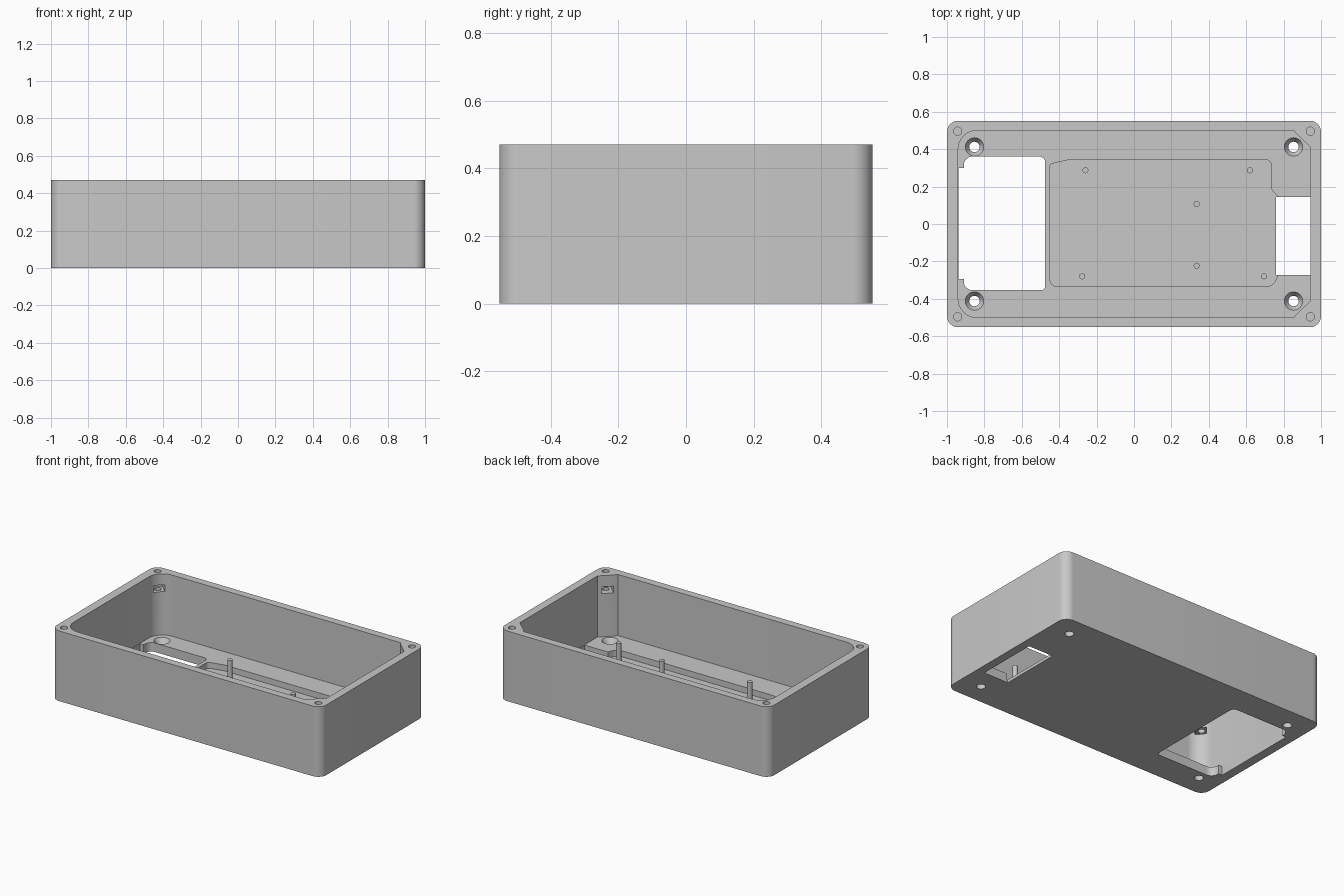
import bpy, bmesh, math
from mathutils import Vector

if "Cube" in bpy.data.objects:
    bpy.data.objects.remove(bpy.data.objects["Cube"])

grey = bpy.data.materials.new("plain grey")
grey.use_nodes = True
colour = (0.58, 0.58, 0.58, 1)
grey.diffuse_color = colour
grey.node_tree.nodes["Principled BSDF"].inputs["Base Color"].default_value = colour


def fillet(corners, steps=8):
    """Turn (x, y, radius) corners into an outline with rounded corners."""
    out = []
    for i, (x, y, r) in enumerate(corners):
        p = Vector((x, y))
        if r == 0:
            out.append(p)
            continue
        a = (Vector(corners[i - 1][:2]) - p).normalized()
        b = (Vector(corners[(i + 1) % len(corners)][:2]) - p).normalized()
        half = a.angle(b) / 2
        centre = p + (a + b).normalized() * (r / math.sin(half))
        start = p + a * (r / math.tan(half)) - centre
        end = p + b * (r / math.tan(half)) - centre
        out += [centre + start.lerp(end, k / steps).normalized() * r for k in range(steps + 1)]
    return out


def finish(name, bm):
    bmesh.ops.recalc_face_normals(bm, faces=bm.faces)
    mesh = bpy.data.meshes.new(name)
    bm.to_mesh(mesh)
    bm.free()
    mesh.materials.append(grey)
    obj = bpy.data.objects.new(name, mesh)
    bpy.context.collection.objects.link(obj)
    return obj


def prism(name, outline, z0, z1):
    bm = bmesh.new()
    base = bm.faces.new([bm.verts.new((x, y, z0)) for x, y in outline])
    side = bmesh.ops.extrude_face_region(bm, geom=[base])["geom"]
    verts = [g for g in side if isinstance(g, bmesh.types.BMVert)]
    bmesh.ops.translate(bm, verts=verts, vec=(0, 0, z1 - z0))
    # The extrusion keeps the base face, so the prism is closed
    return finish(name, bm)


def lathe(name, x, y, z0, z1, r0, r1, sides=24):
    bm = bmesh.new()
    bmesh.ops.create_cone(bm, cap_ends=True, segments=sides, radius1=r0, radius2=r1, depth=z1 - z0)
    bmesh.ops.translate(bm, verts=bm.verts, vec=(x, y, (z0 + z1) / 2))
    return finish(name, bm)


def cut(target, cutter):
    cutter.hide_render = True
    mod = target.modifiers.new("cut", "BOOLEAN")
    mod.operation = "DIFFERENCE"
    mod.solver = "EXACT"
    mod.object = cutter
    bpy.context.view_layer.objects.active = target
    bpy.ops.object.modifier_apply(modifier=mod.name)
    bpy.data.objects.remove(cutter)


HEIGHT, FLOOR, RECESS = 0.47, 0.06, 0.02

# Outer shell with rounded upright edges
outer = [(-1, -.552, .06), (1, -.552, .06), (1, .552, .06), (-1, .552, .06)]
case = prism("case", fillet(outer), 0, HEIGHT)

# Cavity: rounded at one end of the plan, chamfered screw bosses at the other
cavity = [(-.94, -.5, .1), (.855, -.5, 0), (.875, -.475, 0), (.945, -.41, 0),
          (.945, .41, 0), (.875, .475, 0), (.855, .5, 0), (-.94, .5, .1)]
cut(case, prism("cavity", fillet(cavity), FLOOR, 1))

# Shallow board recess in the floor
recess = [(-.45, -.335, .04), (.745, -.335, .06), (.77, -.27, 0), (.77, .145, 0),
          (.735, .185, 0), (.735, .345, .035), (-.34, .345, 0), (-.45, .32, .02)]
cut(case, prism("recess", fillet(recess), RECESS, .2))

# Large notched opening and small rectangular opening through the floor
large = [(-.938, -.295, 0), (-.91, -.295, 0), (-.91, -.353, .045), (-.475, -.353, .02),
         (-.475, .36, .03), (-.91, .36, .045), (-.91, .3, 0), (-.938, .3, 0)]
cut(case, prism("large_opening", fillet(large), -.1, .1))
small = [(.76, -.272), (.943, -.272), (.943, .145), (.76, .145)]
cut(case, prism("small_opening", small, -.1, .1))

for sx in (-1, 1):
    for sy in (-1, 1):
        # Countersunk floor holes
        x, y = sx * .853, sy * .412
        cut(case, lathe("floor_hole", x, y, -.1, .1, .028, .028))
        cut(case, lathe("countersink", x, y, .025, FLOOR + .001, .028, .05))
        # Lid screw holes and nut slots in the corner bosses
        x, y = sx * .943, sy * .496
        cut(case, lathe("lid_hole", x, y, .3, .6, .022, .022))
        along = Vector((-sx, -sy)).normalized()
        across = Vector((-along.y, along.x)) * .036
        mid = Vector((x, y))
        near, far = mid - along * .03, mid + along * .09
        slot = [near - across, far - across, far + across, near + across]
        cut(case, prism("nut_slot", slot, .35, .395))

# Board locating pins
pins = [(-.26, .287), (.62, .287), (.335, .107), (.335, -.223), (-.277, -.28), (.695, -.28)]
parts = [case]
for i, (x, y) in enumerate(pins):
    parts.append(lathe(f"board_pin_{i + 1}", x, y, RECESS - .005, .14, .016, .016, 20))

# Smooth the rounded walls and keep crisp edges
bpy.ops.object.select_all(action="DESELECT")
for obj in parts:
    obj.select_set(True)
bpy.context.view_layer.objects.active = case
bpy.ops.object.shade_smooth_by_angle(angle=math.radians(30))
